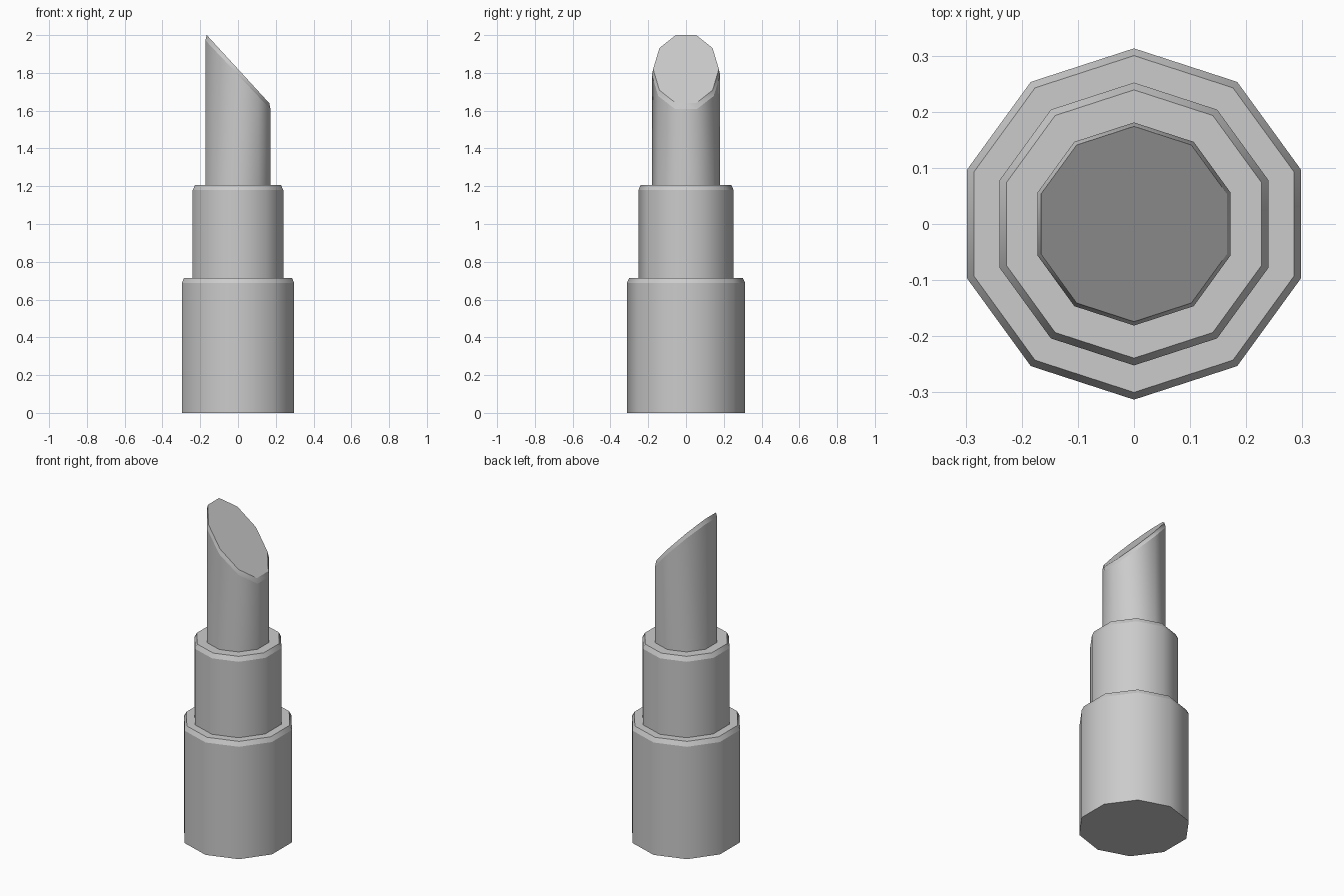
import bpy, bmesh
from math import cos, sin, pi

SIDES = 10
cube = bpy.data.objects.get("Cube")
if cube:
    bpy.data.objects.remove(cube, do_unlink=True)

grey = bpy.data.materials.new("plain_grey")
grey.use_nodes = True
colour = (0.6, 0.6, 0.6, 1)
grey.diffuse_color = colour
grey.node_tree.nodes["Principled BSDF"].inputs["Base Color"].default_value = colour


def stacked_tube(name, rings):
    """Closed ten-sided tube; each ring is (radius, height, slope along x)."""
    bm = bmesh.new()
    loops = []
    for r, z, slope in rings:
        pts = [(r * sin(2 * pi * i / SIDES), r * cos(2 * pi * i / SIDES)) for i in range(SIDES)]
        loops.append([bm.verts.new((x, y, z + slope * x)) for x, y in pts])
    for low, high in zip(loops, loops[1:]):
        for i in range(SIDES):
            j = (i + 1) % SIDES
            bm.faces.new((low[i], low[j], high[j], high[i]))
    bm.faces.new(loops[0])
    bm.faces.new(loops[-1])
    bmesh.ops.recalc_face_normals(bm, faces=bm.faces)
    # Round shading around the tube, crisp edges along every ring
    for f in bm.faces:
        f.smooth = True
    for loop in loops:
        for i in range(SIDES):
            bm.edges.get((loop[i], loop[(i + 1) % SIDES])).smooth = False
    mesh = bpy.data.meshes.new(name)
    bm.to_mesh(mesh)
    bm.free()
    mesh.materials.append(grey)
    bpy.context.collection.objects.link(bpy.data.objects.new(name, mesh))


# Wide base and narrower sleeve, each with a chamfered top rim
for name, radius, bottom, top in (("base", 0.313, 0, 0.715), ("sleeve", 0.252, 0.7, 1.207)):
    stacked_tube(name, [(radius, bottom, 0), (radius, top - 0.027, 0), (radius - 0.013, top, 0)])

# Slant-cut stick with a thin chamfer around the cut
stacked_tube("slanted_stick", [(0.181, 1.19, 0), (0.181, 1.79, -1.06), (0.174, 1.82, -1.09)])
